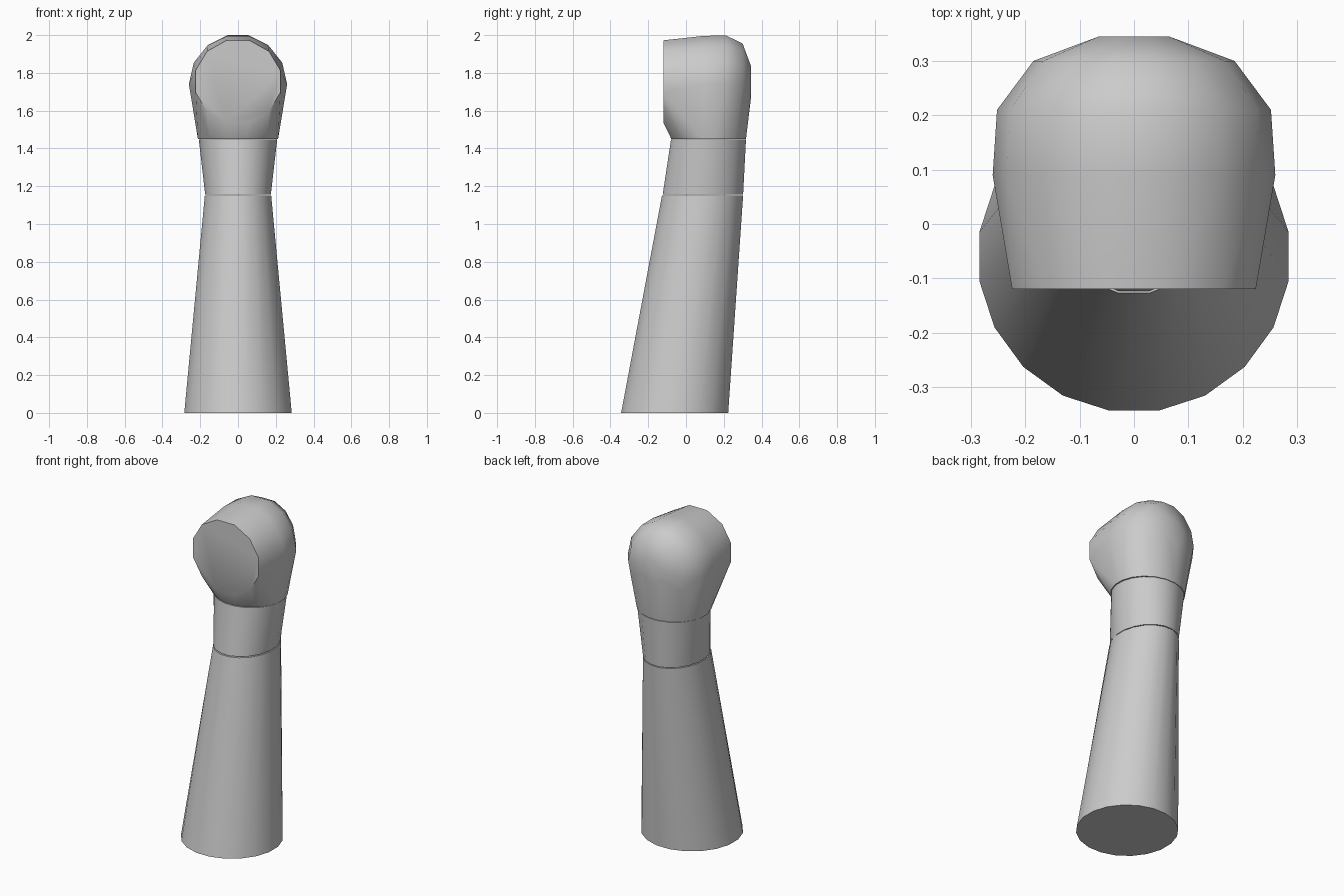
import bpy
import bmesh
from math import cos, sin, pi, radians

if "Cube" in bpy.data.objects:
    bpy.data.objects.remove(bpy.data.objects["Cube"])

grey = bpy.data.materials.new("plain_grey")
grey.use_nodes = True
colour = (0.6, 0.6, 0.6, 1)
grey.diffuse_color = colour
grey.node_tree.nodes["Principled BSDF"].inputs["Base Color"].default_value = colour


def flat_ring(z, front, back, rx, sides=20):
    """Horizontal oval between a front and a back y position."""
    cy, ry = (front + back) / 2, (back - front) / 2
    return [(rx * cos(2 * pi * (i + 0.5) / sides),
             cy + ry * sin(2 * pi * (i + 0.5) / sides), z) for i in range(sides)]


def upright_ring(y, cz, rx, rz, sides=14):
    """Oval facing along y."""
    return [(rx * sin(2 * pi * (i + 0.5) / sides), y,
             cz + rz * cos(2 * pi * (i + 0.5) / sides)) for i in range(sides)]


def finish(name, bm, angle):
    bmesh.ops.recalc_face_normals(bm, faces=bm.faces)
    mesh = bpy.data.meshes.new(name)
    bm.to_mesh(mesh)
    bm.free()
    mesh.materials.append(grey)
    obj = bpy.data.objects.new(name, mesh)
    bpy.context.collection.objects.link(obj)
    bpy.ops.object.select_all(action="DESELECT")
    obj.select_set(True)
    bpy.context.view_layer.objects.active = obj
    bpy.ops.object.shade_smooth_by_angle(angle=radians(angle))


def tapered_tube(name, bottom, top):
    """Capped tube joining two rings."""
    bm = bmesh.new()
    low, high = ([bm.verts.new(p) for p in ring] for ring in (bottom, top))
    n = len(low)
    for i in range(n):
        j = (i + 1) % n
        bm.faces.new((low[i], low[j], high[j], high[i]))
    bm.faces.new(low[::-1])
    bm.faces.new(high)
    finish(name, bm, 40)


# Leaning lower column and flared neck, with a fine seam between them
tapered_tube("lower_column", flat_ring(0, -0.347, 0.227, 0.288),
             flat_ring(1.15, -0.13, 0.305, 0.178))
tapered_tube("neck", flat_ring(1.155, -0.126, 0.305, 0.176),
             flat_ring(1.447, -0.082, 0.32, 0.21))

# Rounded head: hull from the neck to a flat front disc and a domed back
head = bmesh.new()
rings = [
    flat_ring(1.45, -0.08, 0.32, 0.215),
    upright_ring(-0.12, 1.755, 0.232, 0.225, 12),
    upright_ring(0.09, 1.74, 0.26, 0.262),
    upright_ring(0.21, 1.74, 0.252, 0.266),
    upright_ring(0.3, 1.75, 0.185, 0.21),
    upright_ring(0.345, 1.755, 0.07, 0.085, 8),
]
for ring in rings:
    for point in ring:
        head.verts.new(point)
bmesh.ops.convex_hull(head, input=head.verts)
bmesh.ops.delete(head, geom=[v for v in head.verts if not v.link_faces], context="VERTS")
bmesh.ops.dissolve_limit(head, angle_limit=radians(1), verts=head.verts, edges=head.edges)
finish("head", head, 42)
